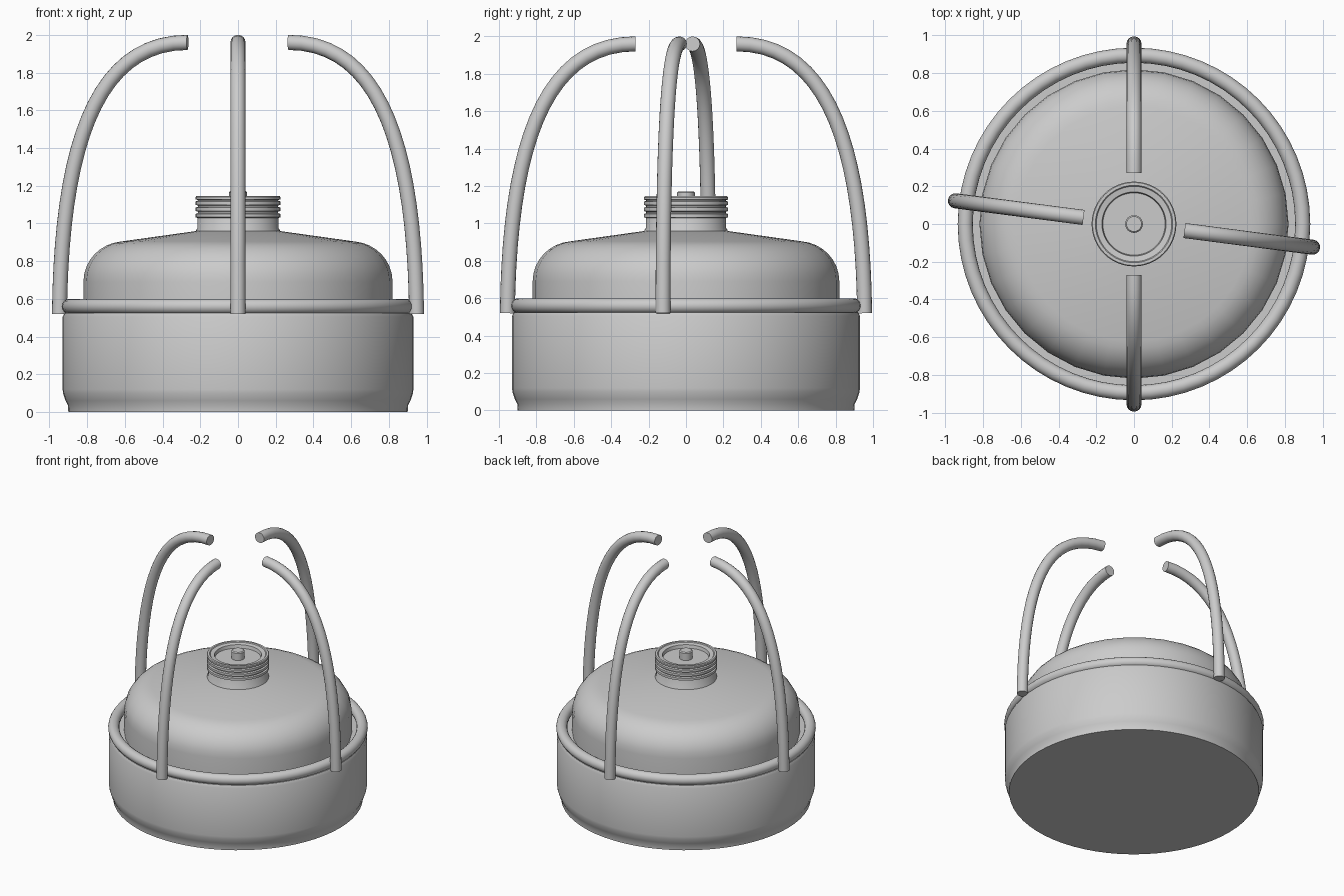
import bpy, bmesh, math
from mathutils import Vector, Matrix

if "Cube" in bpy.data.objects:
    bpy.data.objects.remove(bpy.data.objects["Cube"])


def finish(name, bm, angle=35):
    bmesh.ops.remove_doubles(bm, verts=bm.verts, dist=1e-5)
    bmesh.ops.recalc_face_normals(bm, faces=bm.faces)
    mesh = bpy.data.meshes.new(name)
    bm.to_mesh(mesh)
    bm.free()
    obj = bpy.data.objects.new(name, mesh)
    bpy.context.collection.objects.link(obj)
    bpy.ops.object.select_all(action='DESELECT')
    obj.select_set(True)
    bpy.context.view_layer.objects.active = obj
    bpy.ops.object.shade_smooth_by_angle(angle=math.radians(angle))
    return obj


def lathe(name, profile, sides, angle=35):
    """Revolve an (r, z) profile around the z axis."""
    bm = bmesh.new()
    verts = [bm.verts.new((r, 0, z)) for r, z in profile]
    edges = [bm.edges.new(p) for p in zip(verts, verts[1:])]
    bmesh.ops.spin(bm, geom=verts + edges, cent=(0, 0, 0), axis=(0, 0, 1),
                   angle=math.tau, steps=sides, use_merge=True)
    return finish(name, bm, angle)


def arc(cr, cz, rr, rz, a0, a1, n):
    pts = [math.radians(a0 + (a1 - a0) * i / n) for i in range(n + 1)]
    return [(cr + rr * math.cos(a), cz + rz * math.sin(a)) for a in pts]


# Base drum with stepped foot
lathe("base_drum", [(0, 0), (0.90, 0), (0.902, 0.035), (0.915, 0.06), (0.928, 0.10),
                    (0.93, 0.12), (0.93, 0.505), (0.92, 0.525), (0, 0.525)], 64)

# Rim tube around the top of the drum
lathe("rim_ring", arc(0.895, 0.56, 0.04, 0.04, 0, 360, 16), 64)

# Rounded shoulder and shallow cone of the tank
lathe("tank_dome", [(0, 0.52), (0.82, 0.52), (0.82, 0.69)]
      + arc(0.60, 0.69, 0.22, 0.215, 12, 84, 7)
      + [(0.22, 0.96), (0, 0.96)], 32)

# Threaded neck with recessed top
neck = [(0, 0.94), (0.222, 0.94), (0.222, 0.965), (0.215, 0.975), (0.215, 1.025)]
for z in (1.042, 1.075, 1.108):
    neck += [(0.213, z - 0.013), (0.225, z - 0.009), (0.225, z + 0.009), (0.213, z + 0.013)]
neck += [(0.213, 1.124), (0.225, 1.128), (0.225, 1.14), (0.22, 1.146), (0.205, 1.146),
         (0.20, 1.14), (0.17, 1.135), (0.165, 1.11), (0, 1.11)]
lathe("threaded_neck", neck, 48)

# Centre knob in the recess
lathe("cap_knob", [(0, 1.10), (0.047, 1.10), (0.047, 1.165), (0.04, 1.172), (0, 1.172)], 24)

# Four bent handle arms, swept from one Bezier path
ctrl = [Vector(p) for p in ((0.955, 0.52), (0.945, 1.36), (0.78, 1.96), (0.27, 1.96))]
SEG, SIDES, RAD = 20, 16, 0.04


def arm(name, degrees):
    bm = bmesh.new()
    rings = []
    for i in range(SEG + 1):
        t = i / SEG
        s = 1 - t
        p = s**3 * ctrl[0] + 3*s*s*t * ctrl[1] + 3*s*t*t * ctrl[2] + t**3 * ctrl[3]
        d = (s*s*(ctrl[1]-ctrl[0]) + 2*s*t*(ctrl[2]-ctrl[1]) + t*t*(ctrl[3]-ctrl[2])).normalized()
        ring = []
        for k in range(SIDES):
            a = math.tau * k / SIDES
            c, w = RAD * math.cos(a), RAD * math.sin(a)
            ring.append(bm.verts.new((p.x + d.y * c, w, p.y - d.x * c)))
        rings.append(ring)
    for r0, r1 in zip(rings, rings[1:]):
        for k in range(SIDES):
            j = (k + 1) % SIDES
            bm.faces.new((r0[k], r0[j], r1[j], r1[k]))
    bm.faces.new(rings[0])
    bm.faces.new(rings[-1])
    bm.transform(Matrix.Rotation(math.radians(degrees), 4, 'Z'))
    finish(name, bm)


for label, deg in (("right", -7.4), ("back", 90), ("left", 172.6), ("front", 270)):
    arm("handle_arm_" + label, deg)
